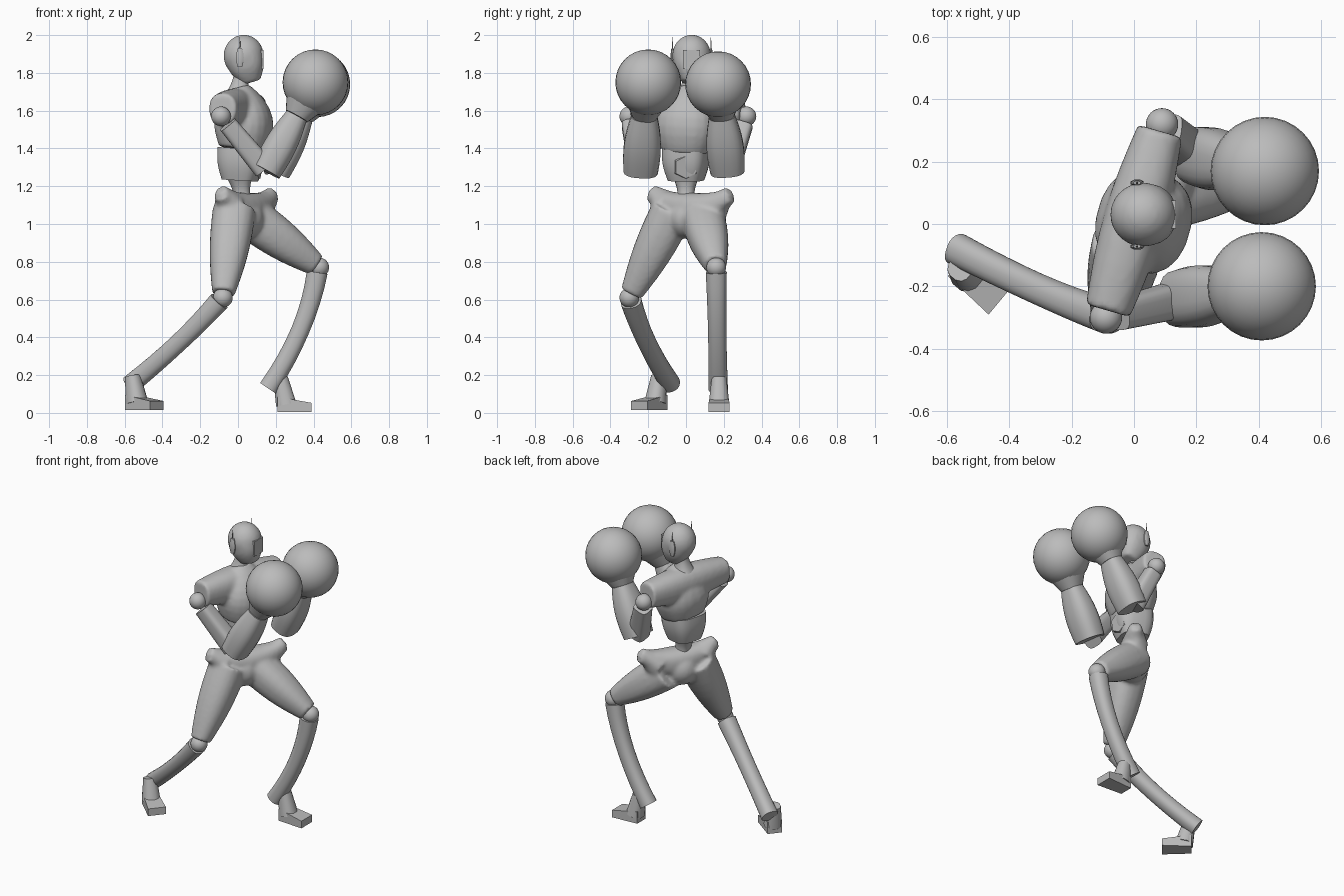
import bpy, bmesh, math
from mathutils import Vector, Matrix

old = bpy.data.objects.get("Cube")
if old:
    bpy.data.objects.remove(old, do_unlink=True)

grey = bpy.data.materials.new("plain grey")
grey.use_nodes = True
grey.diffuse_color = (0.5, 0.5, 0.5, 1)
grey.node_tree.nodes["Principled BSDF"].inputs["Base Color"].default_value = grey.diffuse_color


def finish(name, bm, angle=40):
    bmesh.ops.recalc_face_normals(bm, faces=bm.faces)
    mesh = bpy.data.meshes.new(name)
    bm.to_mesh(mesh)
    bm.free()
    mesh.materials.append(grey)
    obj = bpy.data.objects.new(name, mesh)
    bpy.context.collection.objects.link(obj)
    bpy.ops.object.select_all(action='DESELECT')
    obj.select_set(True)
    bpy.context.view_layer.objects.active = obj
    bpy.ops.object.shade_smooth_by_angle(angle=math.radians(angle))
    return obj


def add_ball(bm, centre, radius, stretch=(1, 1, 1), segments=32):
    place = Matrix.Translation(centre) @ Matrix.Diagonal((*stretch, 1))
    bmesh.ops.create_uvsphere(bm, u_segments=segments, v_segments=segments // 2,
                              radius=radius, matrix=place)


def add_limb(bm, start, end, first, last, bulge=0, bend=(0, 0, 0),
             side=(0, 1, 0), flat=1, power=0.85, sides=20, steps=8):
    # rounded-box rings along a bowed line; the radius swells in the middle
    start, end, bend = Vector(start), Vector(end), Vector(bend)
    rings = []
    for step in range(steps + 1):
        t = step / steps
        centre = start.lerp(end, t) + bend * 4 * t * (1 - t)
        along = (end - start + bend * 4 * (1 - 2 * t)).normalized()
        radius = first + (last - first) * t + bulge * math.sin(math.pi * t)
        u = Vector(side)
        u = (u - along * u.dot(along)).normalized()
        v = along.cross(u)
        ring = []
        for k in range(sides):
            turn = math.tau * (k + 0.5) / sides
            c, s = math.cos(turn), math.sin(turn)
            c = math.copysign(abs(c) ** power, c) * flat
            s = math.copysign(abs(s) ** power, s)
            ring.append(bm.verts.new(centre + (u * c + v * s) * radius))
        rings.append(ring)
    for a, b in zip(rings, rings[1:]):
        for k in range(sides):
            n = (k + 1) % sides
            bm.faces.new((a[k], a[n], b[n], b[k]))
    bm.faces.new(rings[0])
    bm.faces.new(rings[-1])


def limb(name, *args, **options):
    bm = bmesh.new()
    add_limb(bm, *args, **options)
    finish(name, bm)


def ball(name, centre, radius):
    bm = bmesh.new()
    add_ball(bm, centre, radius)
    finish(name, bm)


def block(name, centre, size, forward=(1, 0, 0), toe_height=1, toe_width=1):
    # box facing forward whose front end can be lowered and widened
    forward = Vector(forward).normalized()
    side = Vector((-forward.y, forward.x, 0))
    bm = bmesh.new()
    bmesh.ops.create_cube(bm, size=1)
    for vert in bm.verts:
        a, b, c = vert.co
        if a > 0:
            b *= toe_width
            c = (c + 0.5) * toe_height - 0.5
        vert.co = (Vector(centre) + forward * a * size[0] + side * b * size[1]
                   + Vector((0, 0, c * size[2])))
    finish(name, bm)


def weld(name, bm, repeat=4):
    # fuse overlapping pieces into one smooth skin
    obj = finish(name, bm)
    skin = obj.modifiers.new("Skin", 'REMESH')
    skin.mode = 'VOXEL'
    skin.voxel_size = 0.012
    skin.use_smooth_shade = True
    soft = obj.modifiers.new("Soften", 'SMOOTH')
    soft.iterations = repeat


# Head: skull with a jaw running forward and down
skull = Vector((0.03, 0.03, 1.89))
chin = skull + Vector((0.04, 0, -0.14))
head = bmesh.new()
add_ball(head, skull, 0.112, stretch=(0.95, 0.92, 1))
add_limb(head, skull, chin, 0.1, 0.05, bulge=0.015)
weld("head", head, repeat=2)
limb("neck", (0, 0.02, 1.66), skull, 0.08, 0.06, bulge=-0.03)
block("face_plate", skull + Vector((0.09, 0, -0.02)), (0.03, 0.09, 0.1))
for name, direction in (("left", 1), ("right", -1)):
    ear = skull + Vector((-0.02, direction * 0.102, -0.01))
    rise = Vector((0, 0, 0.05))
    limb(name + "_ear", ear - rise, ear + rise, 0.012, 0.012, bulge=0.01, flat=0.5, sides=8)
    limb(name + "_antenna", ear, ear + rise * 2.2, 0.006, 0.001, sides=6)

# Trunk, turned a little to the right
across = Vector((0.27, 0.96, 0))
shoulders = {"right": Vector((-0.09, -0.3, 1.57)), "left": Vector((0.09, 0.32, 1.57))}
chest = bmesh.new()
add_limb(chest, (0.02, 0, 1.39), (0, 0.02, 1.72), 0.12, 0.06, bulge=0.06,
         bend=(0.02, 0, 0), side=across, flat=1.1)
lift = Vector((0, 0, 0.04))
middle = shoulders["right"].lerp(shoulders["left"], 0.5)
caps = [point.lerp(middle, 0.07) + lift for point in shoulders.values()]
add_limb(chest, *caps, 0.074, 0.074, bulge=0.025, side=(0, 0, 1), flat=1.1)
weld("chest", chest)
limb("belly", (0.01, 0, 1.23), (0.02, 0, 1.4), 0.09, 0.12, bulge=0.01, side=across, power=0.6)
limb("belly_badge", (0.08, 0, 1.31), (0.13, 0, 1.3), 0.08, 0.06, sides=6, steps=1)
limb("waist", (0.03, 0, 1.08), (0.01, 0, 1.25), 0.06, 0.07, bulge=-0.02)

# Arms and gloves, given by elbow, wrist and glove centre
arms = {
    "right": ((0.15, -0.24, 1.28), (0.31, -0.22, 1.57), (0.41, -0.2, 1.75)),
    "left": ((0.2, 0.22, 1.28), (0.34, 0.19, 1.57), (0.42, 0.17, 1.74)),
}
for name, joints in arms.items():
    elbow, wrist, glove = map(Vector, joints)
    shoulder = shoulders[name]
    ball(name + "_shoulder_joint", shoulder, 0.052)
    limb(name + "_upper_arm", shoulder.lerp(elbow, 0.15), shoulder.lerp(elbow, 0.95),
         0.05, 0.06, power=0.55)
    limb(name + "_forearm", elbow, wrist, 0.08, 0.06, bulge=0.015, flat=1.15, power=0.75)
    limb(name + "_cuff", wrist, wrist.lerp(glove, 0.6), 0.065, 0.125)
    ball(name + "_glove", glove, 0.174)

# Legs, given by hip point, thigh top, knee, ankle, and the bow of the shin
legs = {
    "right": ((-0.09, -0.18, 1.16), (-0.02, -0.07, 1.07), (-0.08, -0.3, 0.61),
              (-0.57, -0.08, 0.15), (0.02, -0.02, 0)),
    "left": ((0.18, 0.23, 1.15), (0.07, 0.09, 1.03), (0.43, 0.16, 0.77),
             (0.16, 0.17, 0.13), (0.04, 0, 0)),
}
# Trousers: a sagging hip band with both thighs growing from a full seat
trousers = bmesh.new()
add_limb(trousers, legs["right"][0], legs["left"][0], 0.04, 0.04, bulge=0.05,
         bend=(0, 0, -0.08), side=(0, 0, 1))
add_ball(trousers, (0.03, 0.01, 1.03), 0.11)
for name, joints in legs.items():
    hip, top, knee, ankle, bow = map(Vector, joints)
    add_limb(trousers, top, top.lerp(knee, 0.95), 0.115, 0.06, bulge=0.015)
    add_limb(trousers, hip.lerp(top, 0.6), hip + Vector((0, 0, 0.02)), 0.08, 0.03)
    ball(name + "_knee", knee, 0.052)
    limb(name + "_shin", knee.lerp(ankle, 0.04), ankle, 0.056, 0.052, bulge=-0.005, bend=bow)
weld("trousers", trousers)

# Feet: a wedge with a short tapered ankle at the heel
feet = {"right": ((-0.5, -0.19, 0.055), (0.77, -0.64, 0)), "left": ((0.3, 0.175, 0.045), (1, 0, 0))}
for name, (centre, forward) in feet.items():
    forward = Vector(forward)
    heel = Vector(centre) - forward * 0.045
    block(name + "_foot", centre, (0.18, 0.09, 0.08), forward, toe_height=0.6, toe_width=1.25)
    limb(name + "_ankle", heel, heel + Vector((0, 0, 0.14)) - forward * 0.03, 0.056, 0.04,
         side=(-forward.y, forward.x, 0), sides=12, steps=2)
